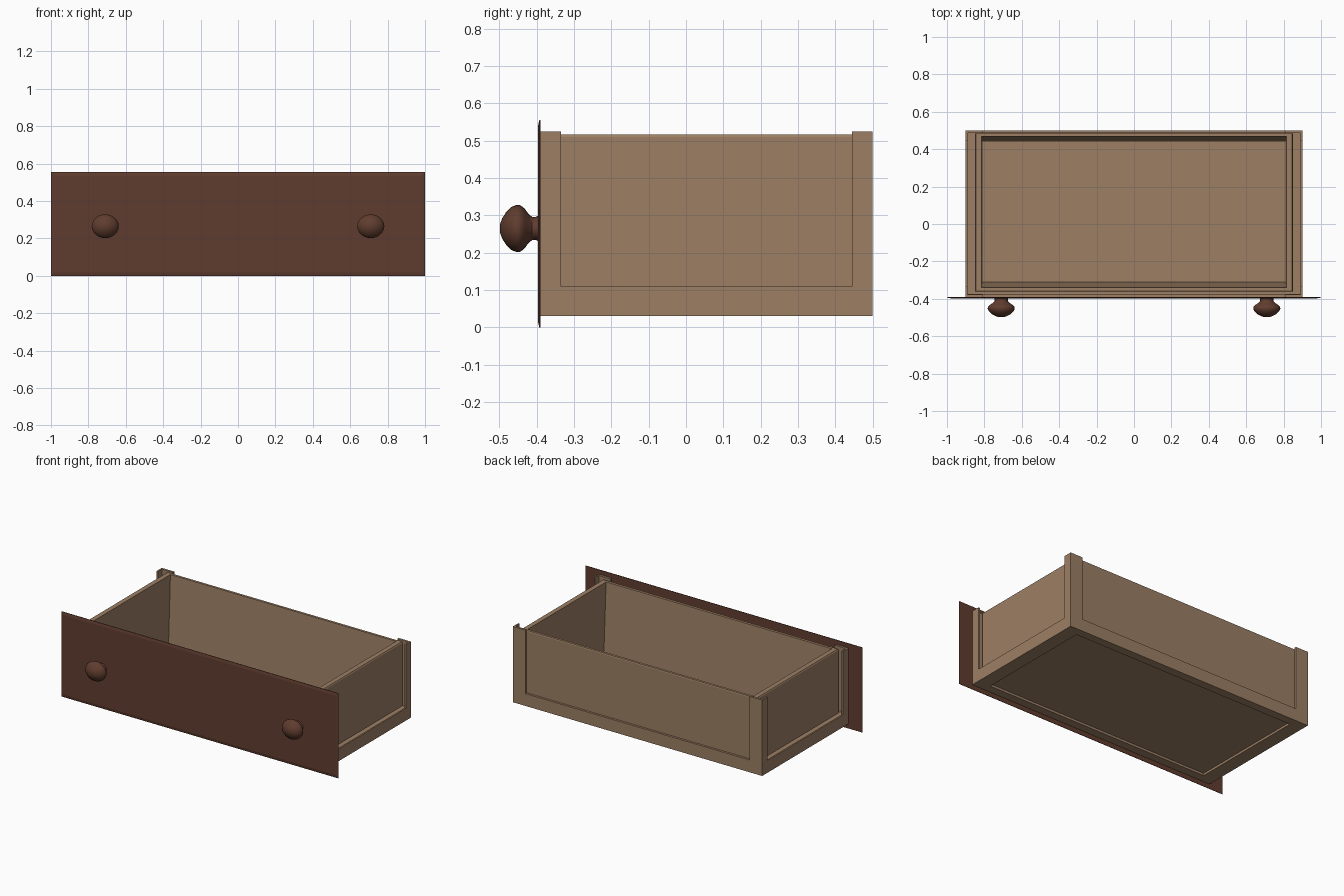
import bpy, bmesh, math
from mathutils import Vector

cube = bpy.data.objects.get("Cube")
if cube:
    bpy.data.objects.remove(cube, do_unlink=True)


def material(name, color):
    m = bpy.data.materials.new(name)
    m.use_nodes = True
    m.diffuse_color = (*color, 1)
    bsdf = next(n for n in m.node_tree.nodes if n.type == 'BSDF_PRINCIPLED')
    bsdf.inputs["Base Color"].default_value = (*color, 1)
    bsdf.inputs["Roughness"].default_value = 0.7
    return m


light_wood = material("light_wood", (0.335, 0.212, 0.128))
dark_wood = material("dark_wood", (0.117, 0.046, 0.028))


def finish(name, bm, mat):
    bmesh.ops.recalc_face_normals(bm, faces=bm.faces)
    mesh = bpy.data.meshes.new(name)
    bm.to_mesh(mesh)
    bm.free()
    mesh.materials.append(mat)
    obj = bpy.data.objects.new(name, mesh)
    bpy.context.collection.objects.link(obj)
    return obj


def loft(name, rings, mat, closed=False):
    """Join rings of points; cap both ends unless the loft closes on itself."""
    bm = bmesh.new()
    loops = [[bm.verts.new(p) for p in ring] for ring in rings]
    pairs = list(zip(loops, loops[1:]))
    if closed:
        pairs.append((loops[-1], loops[0]))
    else:
        bm.faces.new(loops[0])
        bm.faces.new(loops[-1])
    n = len(loops[0])
    for a, b in pairs:
        for i in range(n):
            j = (i + 1) % n
            bm.faces.new((a[i], a[j], b[j], b[i]))
    return finish(name, bm, mat)


def rect(x, front, back, z):
    return [(-x, front, z), (x, front, z), (x, back, z), (-x, back, z)]


# Drawer tub with walls that thicken towards the floor
loft("drawer_tub", [
    rect(0.85, -0.36, 0.485, 0.045),
    rect(0.85, -0.36, 0.485, 0.51),
    rect(0.846, -0.358, 0.483, 0.517),
    rect(0.815, -0.34, 0.467, 0.517),
    rect(0.81, -0.31, 0.44, 0.06),
], light_wood)

# Base frame with a thin raised lip, open underneath around the floor
loft("base_frame", [
    rect(0.9, -0.39, 0.5, 0.03),
    rect(0.9, -0.39, 0.5, 0.11),
    rect(0.89, -0.375, 0.486, 0.11),
    rect(0.89, -0.375, 0.486, 0.1),
    rect(0.845, -0.355, 0.48, 0.1),
    rect(0.81, -0.335, 0.445, 0.05),
    rect(0.81, -0.335, 0.445, 0.03),
], light_wood, closed=True)


# Thin L-shaped corner posts
def corner_post(name, side, y, inward):
    outline = [(0, 0), (0.09, 0), (0.09, 0.014), (0.01, 0.014), (0.01, 0.055), (0, 0.055)]
    rings = [[(side * (0.9 - u), y + inward * v, z) for u, v in outline]
             for z in (0.11, 0.525)]
    loft(name, rings, light_wood)


for side, label in ((1, "left"), (-1, "right")):
    corner_post("front_post_" + label, side, -0.39, 1)
    corner_post("back_post_" + label, side, 0.5, -1)


# Thin front board with softened edges
def board_ring(inset, y):
    x, low, high = 1 - inset, inset, 0.555 - inset
    return [(-x, y, low), (x, y, low), (x, y, high), (-x, y, high)]


loft("front_board", [board_ring(0, -0.39), board_ring(0, -0.393),
                     board_ring(0.018, -0.397)], dark_wood)


# Turned knobs, slightly wider than tall: (y, radius) profile
profile = [(-0.39, 0.037), (-0.402, 0.031), (-0.412, 0.031), (-0.422, 0.039),
           (-0.432, 0.053), (-0.443, 0.062), (-0.453, 0.0635), (-0.467, 0.058),
           (-0.481, 0.045), (-0.492, 0.028), (-0.498, 0.012)]
SIDES = 24
for x, label in ((0.71, "left"), (-0.71, "right")):
    rings = []
    for y, r in profile:
        angles = [2 * math.pi * i / SIDES for i in range(SIDES)]
        rings.append([(x + 1.14 * r * math.cos(a), y, 0.265 + r * math.sin(a))
                      for a in angles])
    knob = loft("knob_" + label, rings, dark_wood)
    bpy.ops.object.select_all(action='DESELECT')
    knob.select_set(True)
    bpy.context.view_layer.objects.active = knob
    bpy.ops.object.shade_smooth_by_angle(angle=math.radians(40))
